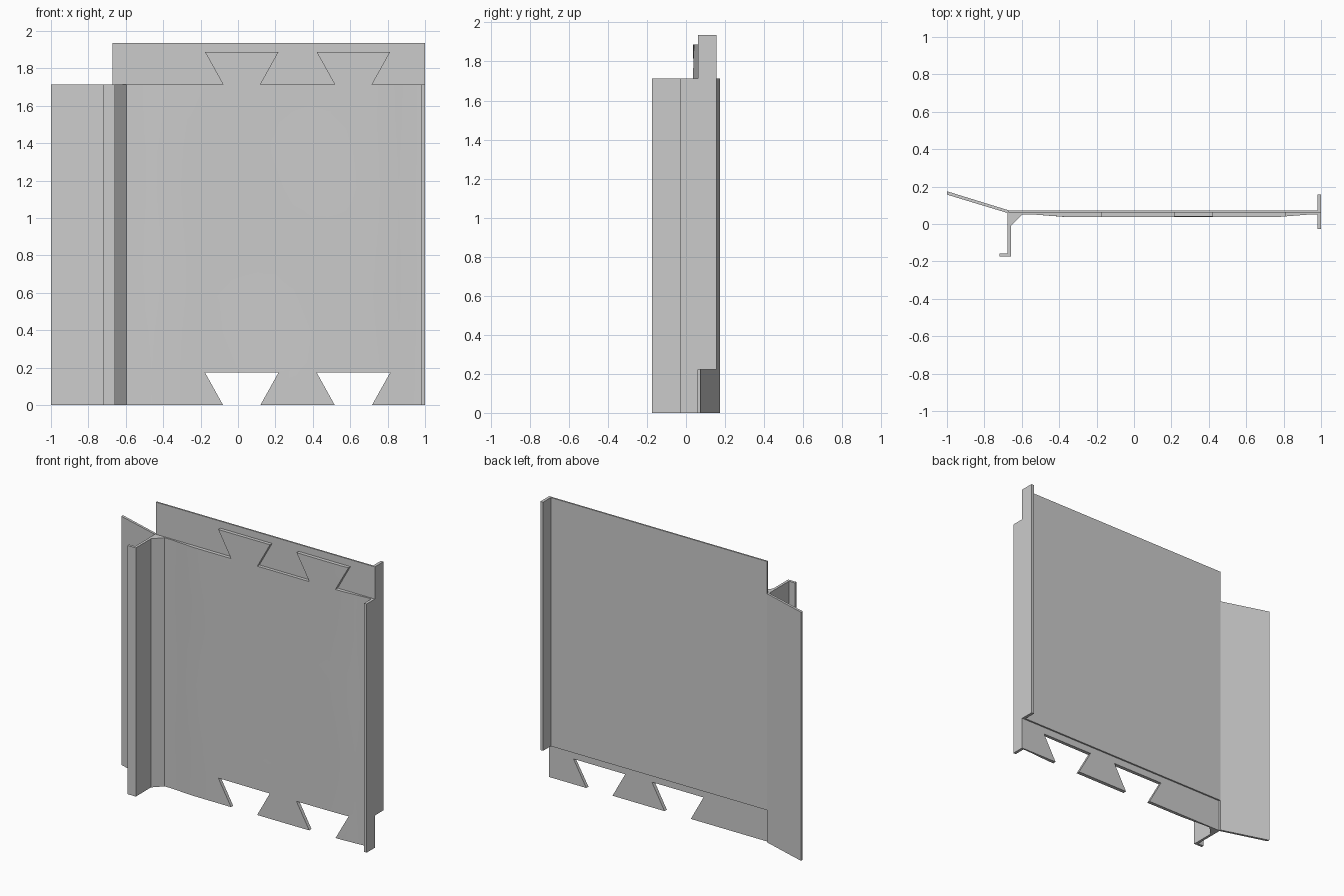
import bpy, bmesh, math
from mathutils import Vector

cube = bpy.data.objects.get("Cube")
if cube:
    bpy.data.objects.remove(cube, do_unlink=True)

grey = bpy.data.materials.new("plain_grey")
grey.use_nodes = True
colour = (0.6, 0.6, 0.6, 1)
grey.diffuse_color = colour
grey.node_tree.nodes["Principled BSDF"].inputs["Base Color"].default_value = colour

H, LIFT, TOP = 1.714, 0.222, 1.936    # skin height, rear offset, overall height
SEAM, BACK = 0.062, 0.073             # joint between layers, rear face


def finish(name, bm):
    bmesh.ops.recalc_face_normals(bm, faces=bm.faces)
    mesh = bpy.data.meshes.new(name)
    bm.to_mesh(mesh)
    bm.free()
    mesh.materials.append(grey)
    obj = bpy.data.objects.new(name, mesh)
    bpy.context.collection.objects.link(obj)
    return obj


def extrude(points, offset):
    bm = bmesh.new()
    face = bm.faces.new([bm.verts.new(p) for p in points])
    new = bmesh.ops.extrude_face_region(bm, geom=[face])["geom"]
    verts = [v for v in new if isinstance(v, bmesh.types.BMVert)]
    bmesh.ops.translate(bm, verts=verts, vec=offset)
    return bm


def column(name, outline, z0, z1):
    return finish(name, extrude([(x, y, z0) for x, y in outline], (0, 0, z1 - z0)))


def slab(name, x0, x1, y0, y1, z0, z1):
    return column(name, [(x0, y0), (x1, y0), (x1, y1), (x0, y1)], z0, z1)


# Rear sheet and the stepped end flange
slab("rear_sheet", -0.67, 0.98, SEAM, BACK, LIFT, TOP)
slab("flange_front", 0.98, 1.0, -0.027, SEAM, 0, H)
slab("flange_rear", 0.98, 1.0, SEAM, 0.157, LIFT, TOP)

# Angled wing, hooked bracket and its gusset
column("angled_wing", [(-0.67, BACK), (-1, 0.175), (-1, 0.157), (-0.67, 0.057)], 0, H)
column("hooked_bracket", [(-0.675, SEAM), (-0.675, -0.157), (-0.72, -0.157),
                          (-0.72, -0.175), (-0.657, -0.175), (-0.657, SEAM)], 0, H)
column("bracket_gusset", [(-0.657, SEAM), (-0.657, -0.01), (-0.587, SEAM)], 0, H)


# Front skin: dovetail sockets below, matching tabs above
def dovetails(base):
    pts = []
    for cx in (0.02, 0.617):
        pts += [(cx - 0.1, base), (cx - 0.197, base + 0.174),
                (cx + 0.197, base + 0.174), (cx + 0.1, base)]
    return pts


outline = [(-0.67, 0), *dovetails(0), (0.98, 0), (0.98, H),
           *reversed(dovetails(H)), (-0.67, H)]
bm = extrude([(x, SEAM, z) for x, z in outline], (0, -0.01, 0))


# Slice the skin into cells so its front can bulge
def slice_at(axis, value):
    normal = Vector((0, 0, 0))
    normal[axis] = 1
    bmesh.ops.bisect_plane(bm, geom=bm.verts[:] + bm.edges[:] + bm.faces[:],
                           plane_co=normal * value, plane_no=normal)


LEFT, RIGHT = -0.555, 0.955
for i in range(17):
    slice_at(0, LEFT + (RIGHT - LEFT) * i / 16)
for i in range(1, 10):
    slice_at(2, TOP * i / 10)

for v in bm.verts:
    if v.co.y < SEAM - 0.005:
        edge = min(v.co.x - LEFT, RIGHT - v.co.x)
        rise = max(0, min(1, edge / 0.2))
        ripple = 0.0015 * math.sin(5 * v.co.x + 2 * v.co.z) * math.cos(4 * v.co.z - v.co.x)
        v.co.y -= rise * (0.014 + ripple)
skin = finish("front_skin", bm)
bpy.context.view_layer.objects.active = skin
skin.select_set(True)
bpy.ops.object.shade_smooth_by_angle(angle=math.radians(30))
